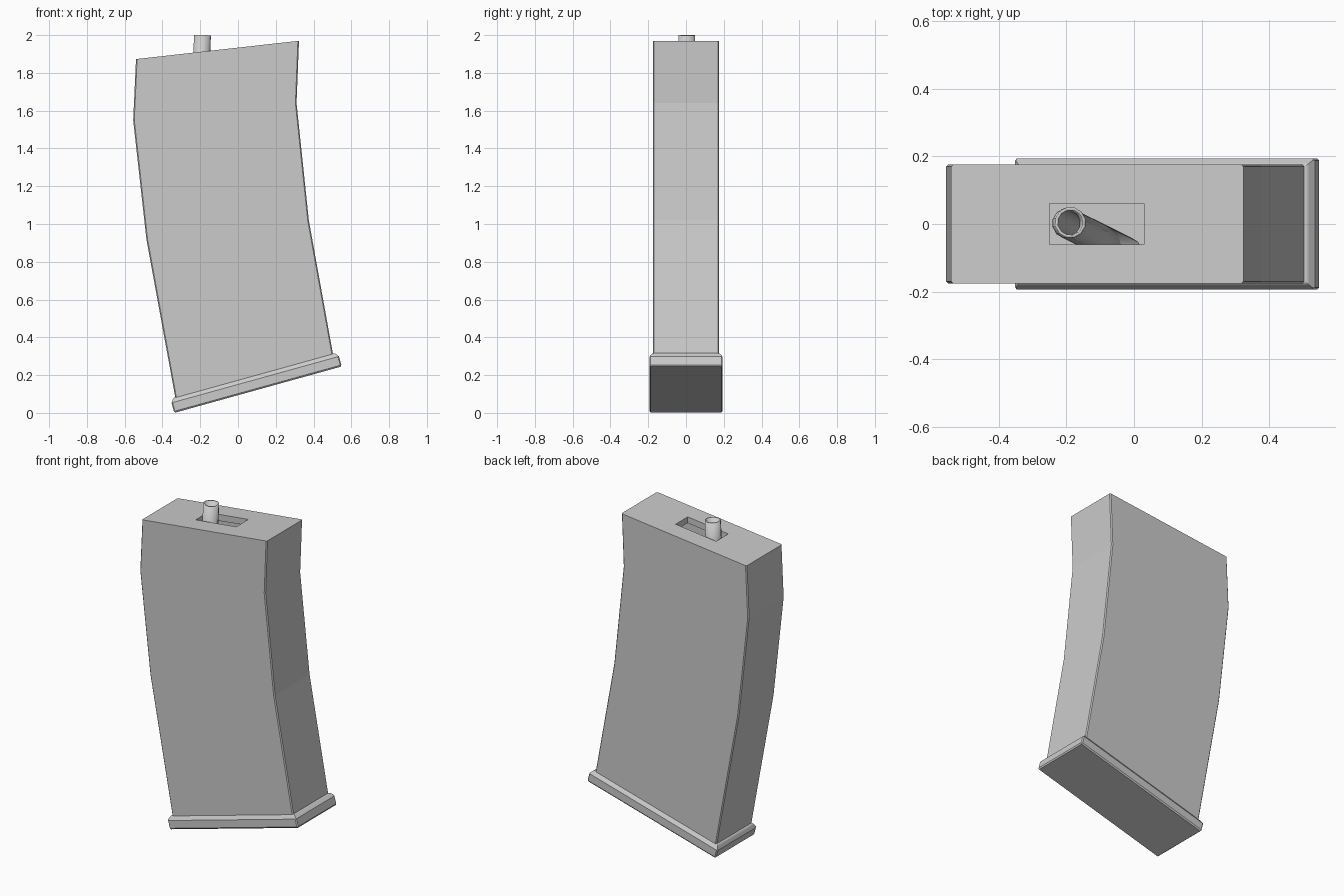
import bpy, bmesh, math
from mathutils import Matrix

default = bpy.data.objects.get("Cube")
if default:
    bpy.data.objects.remove(default)

grey = bpy.data.materials.new("light_grey")
grey.use_nodes = True
COLOUR = (0.6, 0.6, 0.6, 1)
grey.diffuse_color = COLOUR
grey.node_tree.nodes["Principled BSDF"].inputs["Base Color"].default_value = COLOUR


def add_object(name, bm):
    bmesh.ops.recalc_face_normals(bm, faces=bm.faces)
    mesh = bpy.data.meshes.new(name)
    bm.to_mesh(mesh)
    bm.free()
    obj = bpy.data.objects.new(name, mesh)
    bpy.context.collection.objects.link(obj)
    mesh.materials.append(grey)
    return obj


def extrude_profile(name, points, half_depth, bevel=0):
    """Extrude an x-z outline along y, optionally softening its long corners."""
    bm = bmesh.new()
    face = bm.faces.new([bm.verts.new((x, -half_depth, z)) for x, z in points])
    out = bmesh.ops.extrude_face_region(bm, geom=[face])
    moved = [v for v in out["geom"] if isinstance(v, bmesh.types.BMVert)]
    bmesh.ops.translate(bm, verts=moved, vec=(0, 2 * half_depth, 0))
    if bevel:
        # outline edges on both flat sides, except along the top and bottom
        edges = [e for e in bm.edges
                 if abs(e.verts[0].co.y - e.verts[1].co.y) < 0.01
                 and abs(e.verts[0].co.x - e.verts[1].co.x) < 0.3]
        bmesh.ops.bevel(bm, geom=edges, offset=bevel, segments=1, affect="EDGES")
    return add_object(name, bm)


# Curved body shell
left = [(-0.54, 1.873), (-0.555, 1.55), (-0.485, 0.92), (-0.33, 0.07)]
right = [(0.505, 0.30), (0.375, 1.02), (0.31, 1.64), (0.323, 1.97)]
body = extrude_profile("body", left + right, 0.176, 0.006)

# Hollow interior and top slot
WALL = 0.04
inner = [(x + WALL, z) for x, z in left] + [(x - WALL, z) for x, z in right]
for i, dz in ((0, -WALL), (3, 2 * WALL), (4, 2 * WALL), (7, -WALL)):
    inner[i] = (inner[i][0], inner[i][1] + dz)
cavity = extrude_profile("cavity_cutter", inner, 0.176 - WALL)
slot = extrude_profile("slot_cutter",
                       [(-0.25, 1.7), (0.03, 1.7), (0.03, 2.1), (-0.25, 2.1)], 0.06)
for cutter in (cavity, slot):
    cut = body.modifiers.new(cutter.name, "BOOLEAN")
    cut.operation = "DIFFERENCE"
    cut.solver = "EXACT"
    cut.object = cutter
    cutter.hide_render = True
    cutter.hide_set(True)

# Sloping base plate: stacked rectangles (inset, height) form the chamfers
bm = bmesh.new()
rings = []
for inset, h in ((0.006, 0), (0, 0.008), (0, 0.055), (0.014, 0.074), (0.02, 0.078)):
    a, b = 0.46 - inset, 0.193 - inset
    rings.append([bm.verts.new((x, y, h))
                  for x, y in ((-a, -b), (a, -b), (a, b), (-a, b))])
for low, high in zip(rings, rings[1:]):
    for i in range(4):
        j = (i + 1) % 4
        bm.faces.new((low[i], low[j], high[j], high[i]))
bm.faces.new(rings[0][::-1])
bm.faces.new(rings[-1])
corners = [e for e in bm.edges if abs(e.verts[0].co.z - e.verts[1].co.z) > 0.03]
bmesh.ops.bevel(bm, geom=corners, offset=0.006, segments=1, affect="EDGES")
bm.transform(Matrix.Translation((0.106, 0, 0.123))
             @ Matrix.Rotation(-math.radians(15.5), 4, "Y"))
add_object("base_plate", bm)

# Feed tube: open pipe rising through the slot, bending away inside
curve = bpy.data.curves.new("feed_tube", "CURVE")
curve.dimensions = "3D"
curve.bevel_depth = 0.046
curve.bevel_resolution = 4
path = [(-0.188, 0.004, 2.0), (-0.196, 0.002, 1.8), (-0.12, -0.035, 1.45), (-0.02, -0.085, 1.1)]
spline = curve.splines.new("POLY")
spline.points.add(len(path) - 1)
for point, co in zip(spline.points, path):
    point.co = (*co, 1)
curve.materials.append(grey)
tube = bpy.data.objects.new("feed_tube", curve)
bpy.context.collection.objects.link(tube)
bpy.context.view_layer.objects.active = tube
tube.select_set(True)
bpy.ops.object.convert(target="MESH")
tube = bpy.context.object
wall = tube.modifiers.new("pipe_wall", "SOLIDIFY")
wall.thickness = 0.009
wall.offset = -1
bpy.ops.object.shade_smooth_by_angle(angle=math.radians(35))
